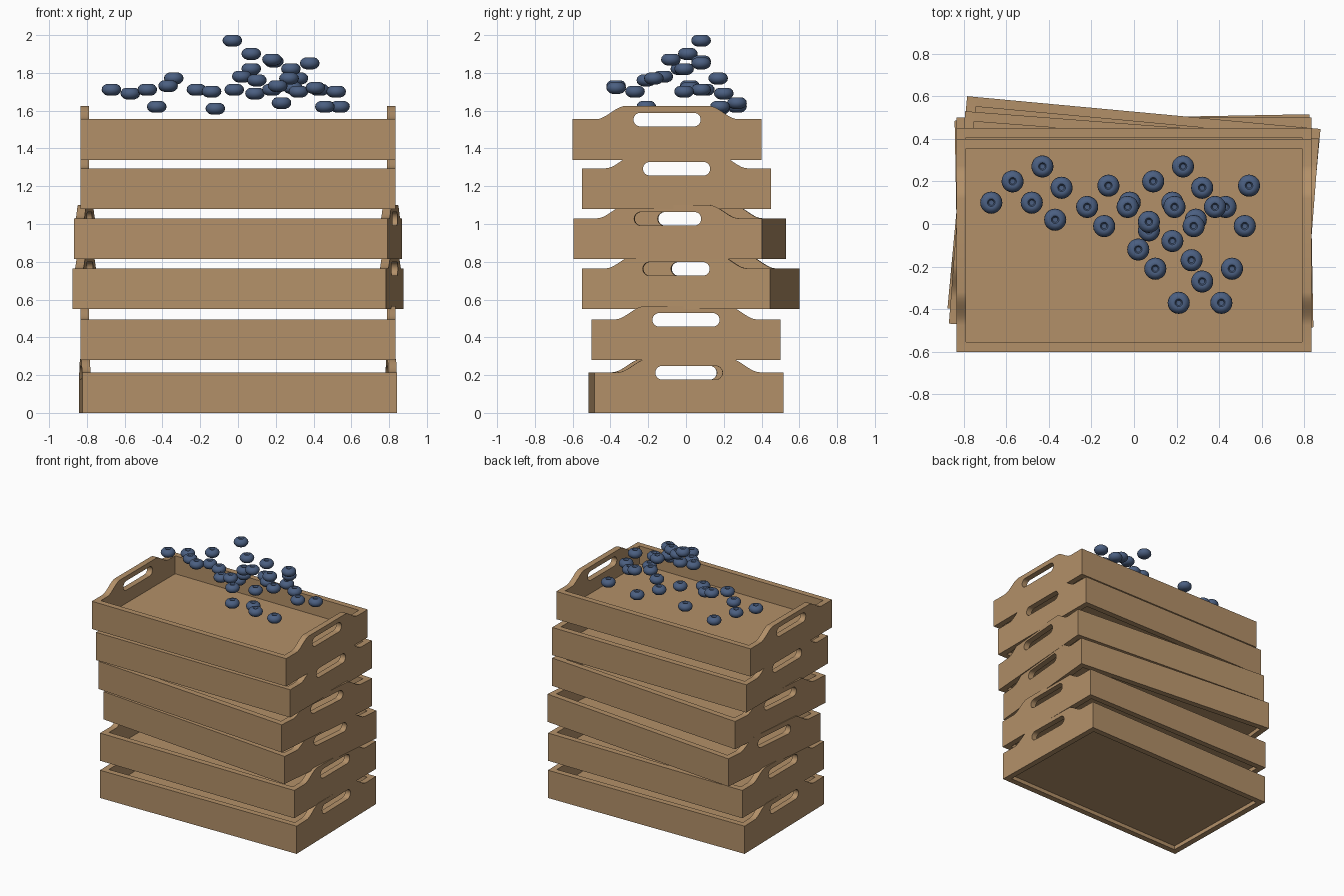
import bpy, bmesh, math
from mathutils import Matrix, Vector

cube = bpy.data.objects.get("Cube")
if cube:
    bpy.data.objects.remove(cube, do_unlink=True)

HALF_LENGTH, HALF_DEPTH, THICK = 0.833, 0.5, 0.045
WALL_TOP, HANDLE_TOP = 0.215, 0.285


def make_material(name, color):
    mat = bpy.data.materials.new(name)
    mat.use_nodes = True
    mat.diffuse_color = (*color, 1)
    mat.node_tree.nodes["Principled BSDF"].inputs["Base Color"].default_value = (*color, 1)
    return mat


wood = make_material("light wood", (0.45, 0.28, 0.14))
blue = make_material("berry blue", (0.07, 0.115, 0.22))


def finish(bm, name, mat, smooth=True):
    """Turn a bmesh into a mesh with one material and crisp edges."""
    bmesh.ops.remove_doubles(bm, verts=bm.verts, dist=0.0001)
    bmesh.ops.recalc_face_normals(bm, faces=bm.faces)
    mesh = bpy.data.meshes.new(name)
    bm.to_mesh(mesh)
    bm.free()
    mesh.materials.append(mat)
    for poly in mesh.polygons:
        poly.use_smooth = smooth
    if smooth:
        mesh.set_sharp_from_angle(angle=math.radians(40))
    return mesh


def place(mesh, name, matrix):
    obj = bpy.data.objects.new(name, mesh)
    obj.matrix_world = matrix
    bpy.context.collection.objects.link(obj)
    return obj


def box_mesh(name, size):
    bm = bmesh.new()
    bmesh.ops.create_cube(bm, size=1, matrix=Matrix.Diagonal((*size, 1)))
    return finish(bm, name, wood, smooth=False)


def side_mesh():
    """Side wall: raised grip with soft shoulders and a rounded slot."""
    inner, outer, steps = 0.22, 0.375, 10
    right = [(HALF_DEPTH, 0), (HALF_DEPTH, WALL_TOP)]
    for i in range(steps + 1):
        t = i / steps
        rise = t * t * (3 - 2 * t)
        right.append((outer + (inner - outer) * t,
                      WALL_TOP + (HANDLE_TOP - WALL_TOP) * rise))
    outline = right + [(-u, v) for u, v in reversed(right)]

    radius, reach, height, slot = 0.036, 0.142, 0.2125, []
    for end in (1, -1):
        for i in range(13):
            a = math.pi * i / 12 - math.pi / 2
            slot.append((end * (reach + radius * math.cos(a)),
                         height + end * radius * math.sin(a)))

    curve = bpy.data.curves.new("side_profile", "CURVE")
    curve.dimensions = "2D"
    curve.fill_mode = "BOTH"
    curve.extrude = THICK / 2
    for loop in (outline, slot):
        spline = curve.splines.new("POLY")
        spline.points.add(len(loop) - 1)
        for point, (u, v) in zip(spline.points, loop):
            point.co = (u, v, 0, 1)
        spline.use_cyclic_u = True
    temp = place(curve, "side_profile", Matrix())
    bpy.context.view_layer.update()
    graph = bpy.context.evaluated_depsgraph_get()
    flat = bpy.data.meshes.new_from_object(temp.evaluated_get(graph))
    bm = bmesh.new()
    bm.from_mesh(flat)
    bpy.data.objects.remove(temp, do_unlink=True)
    bpy.data.meshes.remove(flat)
    # Stand the profile up in the YZ plane
    turn = Matrix(((0, 0, 1), (1, 0, 0), (0, 1, 0)))
    bmesh.ops.transform(bm, matrix=turn.to_4x4(), verts=bm.verts)
    return finish(bm, "crate_side", wood)


def berry_mesh():
    """Flattened ball with a small pit on top, spun from a half profile."""
    profile = [(0, -.031), (.02, -.031), (.036, -.025), (.048, -.013), (.052, 0),
               (.049, .014), (.038, .026), (.026, .031), (.018, .029),
               (.012, .02), (0, .018)]
    bm = bmesh.new()
    verts = [bm.verts.new((r, 0, z)) for r, z in profile]
    edges = [bm.edges.new(pair) for pair in zip(verts, verts[1:])]
    bmesh.ops.spin(bm, geom=verts + edges, cent=(0, 0, 0), axis=(0, 0, 1),
                   angle=math.tau, steps=20)
    return finish(bm, "berry", blue)


# Shared crate parts
inner_x, inner_y = HALF_LENGTH - THICK, HALF_DEPTH - THICK
side = side_mesh()
wall = box_mesh("crate_wall", (2 * inner_x, THICK, WALL_TOP))
floor = box_mesh("crate_floor", (2 * inner_x, 2 * inner_y, THICK))

# Stack of crates: y offset, base height, turn in degrees
stack = [(0, 0, 1.05), (0, .28, 0), (.025, .55, -5.3),
         (-.033, .815, -4.4), (-.05, 1.08, 0), (-.1, 1.34, 0)]
for n, (y, z, angle) in enumerate(stack, 1):
    base = Matrix.Translation((0, y, z)) @ Matrix.Rotation(math.radians(angle), 4, "Z")
    parts = [
        (side, "left_side", (HALF_LENGTH - THICK / 2, 0, 0)),
        (side, "right_side", (THICK / 2 - HALF_LENGTH, 0, 0)),
        (wall, "front_wall", (0, THICK / 2 - HALF_DEPTH, WALL_TOP / 2)),
        (wall, "back_wall", (0, HALF_DEPTH - THICK / 2, WALL_TOP / 2)),
        (floor, "floor", (0, 0, 0.053)),
    ]
    for mesh, name, offset in parts:
        place(mesh, f"crate_{n}_{name}", base @ Matrix.Translation(offset))

# Loose berries above the top crate
berry = berry_mesh()
spots = [
    (-.67, .1, 1.71), (-.57, .2, 1.69), (-.43, .27, 1.62), (-.48, .1, 1.71),
    (-.34, .17, 1.77), (-.37, .02, 1.73), (-.22, .08, 1.71), (-.12, .18, 1.61),
    (-.14, -.01, 1.7), (-.02, .1, 1.71), (-.03, .08, 1.97), (.09, .2, 1.69),
    (.23, .27, 1.64), (.32, .17, 1.77), (.18, .1, 1.71), (.19, .08, 1.86),
    (.07, .01, 1.9), (.07, -.03, 1.82), (.18, -.08, 1.87), (.02, -.12, 1.78),
    (.1, -.21, 1.76), (.29, .02, 1.72), (.28, -.01, 1.82), (.27, -.17, 1.77),
    (.32, -.27, 1.7), (.21, -.37, 1.73), (.41, -.37, 1.72), (.46, -.21, 1.62),
    (.52, -.01, 1.7), (.54, .18, 1.62), (.43, .08, 1.71), (.38, .08, 1.85),
]
for n, spot in enumerate(spots, 1):
    place(berry, f"berry_{n}", Matrix.Translation(Vector(spot)))
